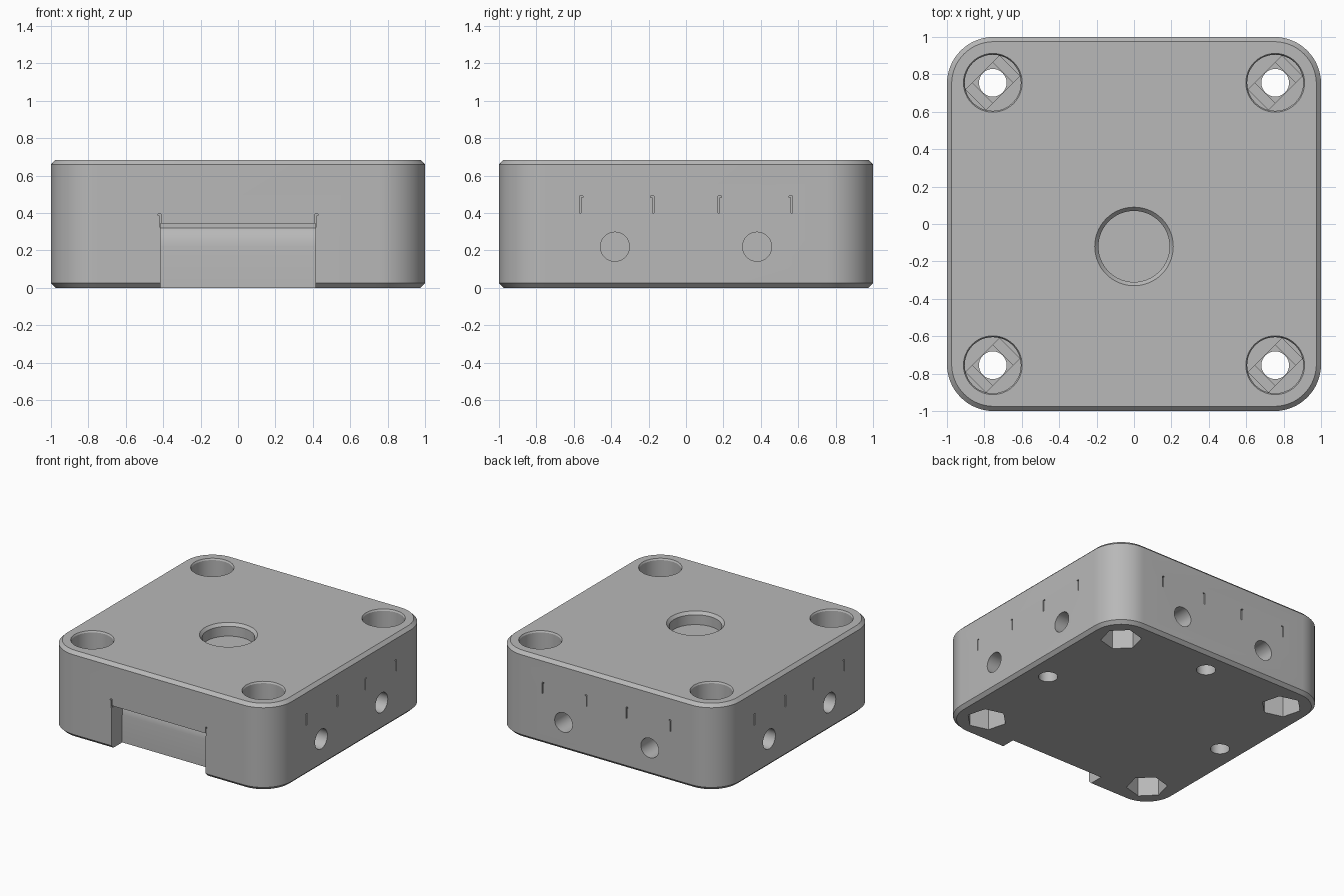
import bpy, bmesh, math
from math import pi, cos, sin
from mathutils import Matrix, Vector

cube = bpy.data.objects.get("Cube")
if cube:
    bpy.data.objects.remove(cube, do_unlink=True)

HEIGHT, CHAMFER, CORNER = 0.685, 0.025, 0.25
SCREW = 0.755

grey = bpy.data.materials.new("plain grey")
grey.use_nodes = True
grey.diffuse_color = (0.48, 0.48, 0.48, 1)
grey.node_tree.nodes["Principled BSDF"].inputs["Base Color"].default_value = (0.48, 0.48, 0.48, 1)


def loft(name, rings, matrix=Matrix()):
    """Closed solid through a stack of equal-length point rings."""
    bm = bmesh.new()
    loops = [[bm.verts.new(matrix @ Vector(p)) for p in ring] for ring in rings]
    n = len(loops[0])
    for a, b in zip(loops, loops[1:]):
        for i in range(n):
            j = (i + 1) % n
            bm.faces.new((a[i], a[j], b[j], b[i]))
    bm.faces.new(loops[0][::-1])
    bm.faces.new(loops[-1])
    bmesh.ops.recalc_face_normals(bm, faces=bm.faces)
    mesh = bpy.data.meshes.new(name)
    bm.to_mesh(mesh)
    bm.free()
    mesh.materials.append(grey)
    obj = bpy.data.objects.new(name, mesh)
    bpy.context.collection.objects.link(obj)
    return obj


def rounded_square(inset, z):
    r, c = CORNER - inset, 1 - CORNER
    pts = []
    for q in range(4):
        mid = pi / 4 + q * pi / 2
        cx, cy = math.copysign(c, cos(mid)), math.copysign(c, sin(mid))
        for i in range(17):
            a = (q + i / 16) * pi / 2
            pts.append((cx + r * cos(a), cy + r * sin(a), z))
    return pts


def turned(name, profile, matrix, sides=48, spin=0.0):
    return loft(name, [[(r * cos(spin + 2 * pi * i / sides), r * sin(spin + 2 * pi * i / sides), z)
                        for i in range(sides)] for r, z in profile], matrix)


def box(name, size, matrix):
    x, y, z = (s / 2 for s in size)
    return loft(name, [[(-x, -y, k), (x, -y, k), (x, y, k), (-x, y, k)] for k in (-z, z)], matrix)


# Rounded block with chamfered rims
body = loft("housing", [rounded_square(CHAMFER, 0), rounded_square(0, CHAMFER),
                        rounded_square(0, HEIGHT - CHAMFER), rounded_square(CHAMFER, HEIGHT)])
cutters = []
at = Matrix.Translation

# Corner screw wells, stepped floors, bores and nut pockets
FLOOR, NUT = 0.46, 0.2
for sx in (-1, 1):
    for sy in (-1, 1):
        place = at((sx * SCREW, sy * SCREW, 0))
        tilt = Matrix.Rotation(pi / 4, 4, "Z")
        cutters += [
            turned("screw_well", [(0.15, FLOOR), (0.15, HEIGHT - 0.012),
                                  (0.157, HEIGHT), (0.157, HEIGHT + 0.1)], place),
            box("floor_slot", (0.256, 0.152, 0.06), place @ tilt @ at((0, 0, FLOOR + 0.018))),
            box("floor_square", (0.152, 0.152, 0.06), place @ tilt @ at((0, 0, FLOOR + 0.006))),
            turned("screw_bore", [(0.074, -0.1), (0.074, FLOOR + 0.05)], place, 32),
            turned("nut_pocket", [(0.148, -0.1), (0.148, NUT)], place, 6, -sx * sy * pi / 4),
        ]

# Round recess in the top
cutters.append(turned("top_recess", [(0.19, HEIGHT - 0.1), (0.19, HEIGHT - 0.022),
                                     (0.21, HEIGHT), (0.21, HEIGHT + 0.1)], at((0, -0.12, 0)), 64))

# Side sockets, thin slits and underside holes on the three plain sides
for side in range(3):
    turn = Matrix.Rotation(side * pi / 2, 4, "Z")
    cutters.append(turned("underside_hole", [(0.07, -0.1), (0.07, 0.16)], turn @ at((0.81, 0, 0)), 32))
    for s in (-1, 1):
        cutters.append(turned("side_socket", [(0.078, 0), (0.078, 0.4)],
                              turn @ at((0.75, s * 0.38, 0.22)) @ Matrix.Rotation(pi / 2, 4, "Y"), 32))
        for y, hook in ((0.565, -1), (0.175, 1)):
            cutters.append(box("slit", (0.1, 0.008, 0.09), turn @ at((1, s * y, 0.445))))
            cutters.append(box("slit_hook", (0.1, 0.016, 0.008),
                               turn @ at((1, s * (y + hook * 0.006), 0.488))))

# Front notch with an undercut back wall and a slit at each upper corner
notch = [(-1.1, -0.1), (-0.865, -0.1), (-0.865, 0.22), (-0.86, 0.26), (-0.845, 0.3),
         (-0.825, 0.32), (-0.825, 0.345), (-1.1, 0.345)]
cutters.append(loft("front_notch", [[(x, y, z) for y, z in notch] for x in (-0.415, 0.415)]))
for s in (-1, 1):
    cutters.append(box("notch_slit", (0.008, 0.1, 0.07), at((s * 0.416, -1, 0.36))))
    cutters.append(box("notch_hook", (0.016, 0.1, 0.008), at((s * 0.42, -1, 0.392))))

# Cut everything out of the block
bpy.ops.object.select_all(action="DESELECT")
bpy.context.view_layer.objects.active = body
body.select_set(True)
for cutter in cutters:
    cutter.hide_render = True
    mod = body.modifiers.new(cutter.name, "BOOLEAN")
    mod.operation, mod.solver, mod.object = "DIFFERENCE", "EXACT", cutter
    bpy.ops.object.modifier_apply(modifier=mod.name)
for cutter in cutters:
    bpy.data.objects.remove(cutter, do_unlink=True)

bpy.ops.object.shade_smooth_by_angle(angle=math.radians(25))
